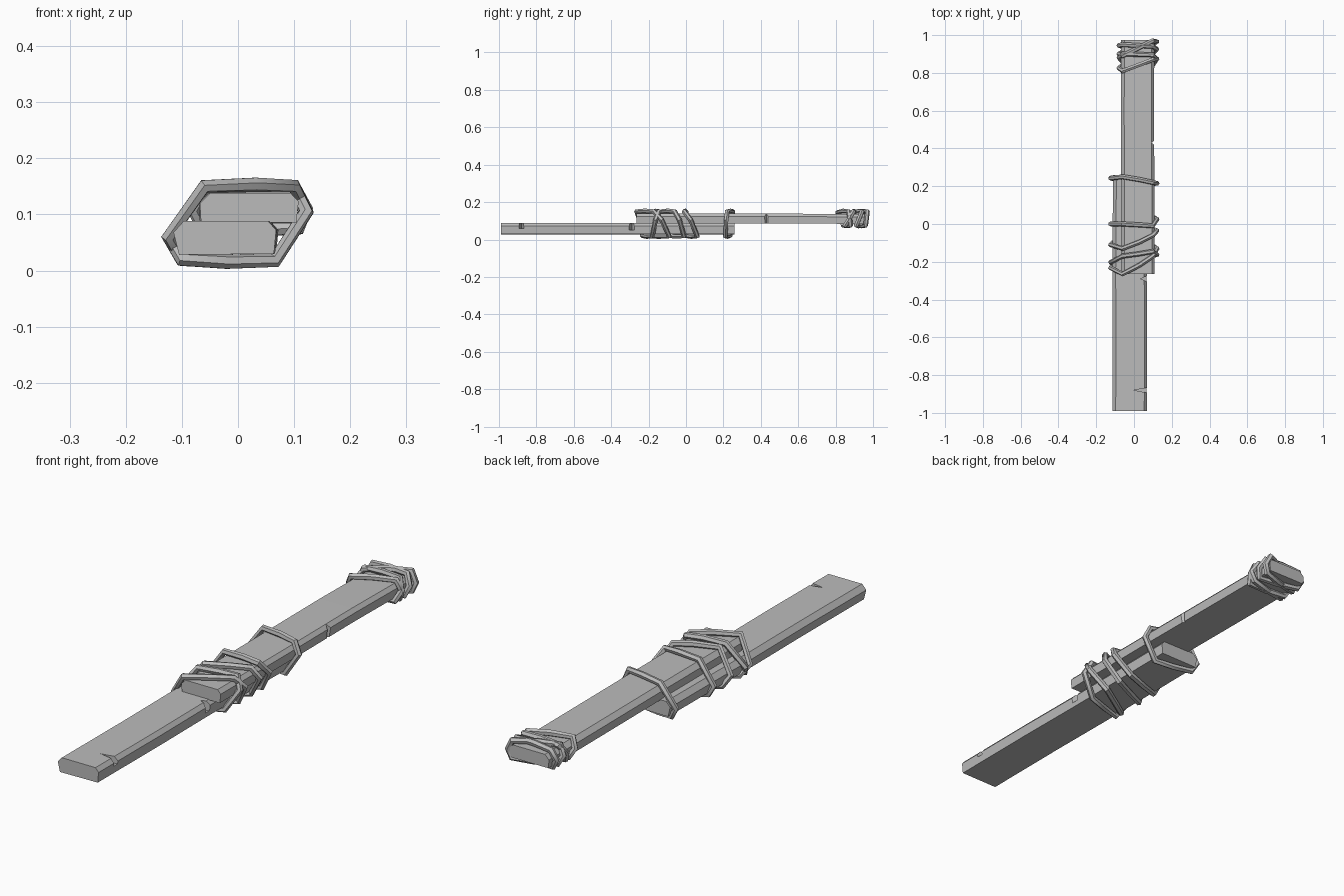
import bpy
import bmesh
from mathutils import Vector

cube = bpy.data.objects.get("Cube")
if cube:
    bpy.data.objects.remove(cube, do_unlink=True)

grey = bpy.data.materials.new("plain grey")
grey.use_nodes = True
COLOUR = (0.5, 0.5, 0.5, 1)
grey.diffuse_color = COLOUR
grey.node_tree.nodes["Principled BSDF"].inputs["Base Color"].default_value = COLOUR


def add_object(name, data):
    obj = bpy.data.objects.new(name, data)
    bpy.context.scene.collection.objects.link(obj)
    return obj


def bake(obj):
    """Replace an object by its evaluated mesh."""
    name = obj.name
    graph = bpy.context.evaluated_depsgraph_get()
    mesh = bpy.data.meshes.new_from_object(obj.evaluated_get(graph))
    bpy.data.objects.remove(obj, do_unlink=True)
    mesh.materials.clear()
    mesh.materials.append(grey)
    return add_object(name, mesh)


def loft(name, rings):
    """Closed solid through rings of equal point count."""
    bm = bmesh.new()
    rows = [[bm.verts.new(p) for p in ring] for ring in rings]
    n = len(rows[0])
    for a, b in zip(rows, rows[1:]):
        for i in range(n):
            j = (i + 1) % n
            bm.faces.new((a[i], a[j], b[j], b[i]))
    bm.faces.new(rows[0])
    bm.faces.new(rows[-1])
    bmesh.ops.recalc_face_normals(bm, faces=bm.faces)
    mesh = bpy.data.meshes.new(name)
    bm.to_mesh(mesh)
    bm.free()
    mesh.materials.append(grey)
    return add_object(name, mesh)


def plank(name, profile, stations, notches):
    """Worn board: stations are (y, x shift, z shift); notches are
    (y, half width, tip x, outer x, low z, high z) cut into the +x edge."""
    board = loft(name, [[(x + dx, y, z + dz) for x, z in profile] for y, dx, dz in stations])
    cutters = []
    for y, w, tip, outer, low, high in notches:
        tri = [(tip, y), (outer, y - w), (outer, y + w)]
        cutter = loft("notch_cutter", [[(px, py, z) for px, py in tri] for z in (low, high)])
        cutter.hide_render = True
        mod = board.modifiers.new("notch", "BOOLEAN")
        mod.operation = "DIFFERENCE"
        mod.solver = "EXACT"
        mod.object = cutter
        cutters.append(cutter)
    bpy.context.view_layer.update()
    board = bake(board)
    for cutter in cutters:
        bpy.data.objects.remove(cutter, do_unlink=True)
    board.name = name


def rope(name, ring, radius=0.013):
    """Closed cord through a ring of points."""
    curve = bpy.data.curves.new(name, "CURVE")
    curve.dimensions = "3D"
    curve.bevel_depth = radius
    curve.bevel_resolution = 1
    spline = curve.splines.new("POLY")
    spline.points.add(len(ring) - 1)
    for point, co in zip(spline.points, ring):
        point.co = (*co, 1)
    spline.use_cyclic_u = True
    obj = add_object(name, curve)
    bpy.context.view_layer.update()
    obj = bake(obj)
    obj.name = name
    bpy.ops.object.select_all(action="DESELECT")
    obj.select_set(True)
    bpy.context.view_layer.objects.active = obj
    bpy.ops.object.shade_smooth_by_angle(angle=0.9)


def wrap(name, section, ys):
    """Lash around a section; ys gives y at its four corners
    (top left, top right, bottom right, bottom left)."""
    corners, n = len(ys), len(section)
    ring = []
    for i, (x, z) in enumerate(section):
        t = i * corners / n
        k = int(t)
        y = ys[k] + (ys[(k + 1) % corners] - ys[k]) * (t - k)
        ring.append(Vector((x, y, z)))
    rope(name, ring)


# Boards
plank("lower_board",
      [(-0.105, 0.028), (0.064, 0.03), (0.068, 0.072), (0.054, 0.088), (-0.097, 0.088), (-0.115, 0.068)],
      [(-0.99, 0, 0), (-0.6, 0.002, 0), (-0.28, 0, 0), (0.26, 0.004, 0)],
      [(-0.88, 0.015, 0.0, 0.08, 0.06, 0.12), (-0.29, 0.02, 0.035, 0.08, 0.05, 0.12)])
plank("upper_board",
      [(-0.066, 0.086), (0.104, 0.086), (0.108, 0.123), (0.094, 0.138), (-0.05, 0.138), (-0.068, 0.12)],
      [(-0.265, 0, 0), (0.2, 0, 0), (0.6, -0.002, 0), (0.975, 0, -0.003)],
      [(0.43, 0.02, 0.093, 0.12, 0.07, 0.16), (-0.155, 0.012, 0.05, 0.12, 0.115, 0.16)])

# Lashings around both boards
both = [(-0.06, 0.15), (0.03, 0.153), (0.1, 0.15), (0.122, 0.105),
        (0.066, 0.018), (-0.02, 0.016), (-0.1, 0.02), (-0.124, 0.06)]
joint_wraps = [
    (-0.265, -0.17, -0.09, -0.2),
    (-0.17, -0.145, -0.18, -0.235),
    (-0.13, -0.06, -0.01, -0.09),
    (0.0, -0.01, 0.06, 0.0),
    (0.25, 0.22, 0.21, 0.235),
]
for i, ys in enumerate(joint_wraps):
    wrap(f"joint_rope_{i + 1}", both, ys)

# Lashings around the far end
end = [(-0.06, 0.146), (0.02, 0.152), (0.1, 0.15), (0.121, 0.11),
       (0.108, 0.075), (0.03, 0.072), (-0.062, 0.076), (-0.08, 0.11)]
end_wraps = [
    (0.81, 0.87, 0.88, 0.84),
    (0.9, 0.895, 0.85, 0.86),
    (0.89, 0.97, 0.96, 0.91),
    (0.95, 0.94, 0.91, 0.94),
]
for i, ys in enumerate(end_wraps):
    wrap(f"end_rope_{i + 1}", end, ys)
